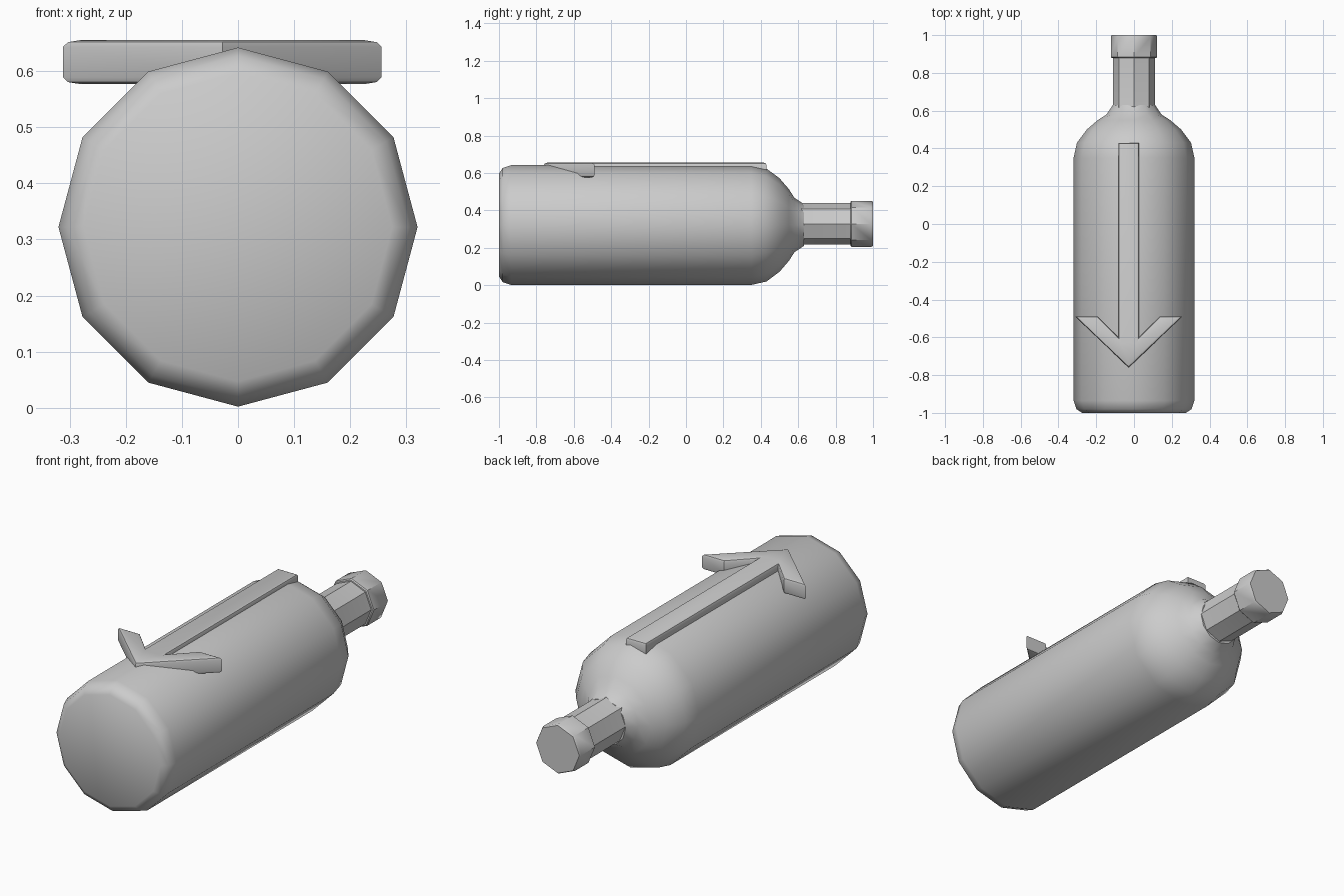
import bpy, bmesh, math

if "Cube" in bpy.data.objects:
    bpy.data.objects.remove(bpy.data.objects["Cube"])

AXIS_Z = 0.322


def smooth(obj, angle):
    bpy.ops.object.select_all(action='DESELECT')
    obj.select_set(True)
    bpy.context.view_layer.objects.active = obj
    bpy.ops.object.shade_smooth_by_angle(angle=math.radians(angle))


def make_object(name, bm):
    bmesh.ops.recalc_face_normals(bm, faces=bm.faces)
    mesh = bpy.data.meshes.new(name)
    bm.to_mesh(mesh)
    bm.free()
    obj = bpy.data.objects.new(name, mesh)
    bpy.context.collection.objects.link(obj)
    return obj


def lathe_y(name, profile, sides, z=AXIS_Z):
    """Turn (y, radius) pairs around a lengthwise axis and cap both ends."""
    bm = bmesh.new()
    rings = []
    for y, r in profile:
        angles = [2 * math.pi * i / sides for i in range(sides)]
        rings.append([bm.verts.new((r * math.sin(a), y, z + r * math.cos(a))) for a in angles])
    for a, b in zip(rings, rings[1:]):
        for i in range(sides):
            j = (i + 1) % sides
            bm.faces.new((a[i], a[j], b[j], b[i]))
    bm.faces.new(rings[0])
    bm.faces.new(rings[-1])
    obj = make_object(name, bm)
    smooth(obj, 42)
    return obj


# Twelve-sided body with a softened base and round shoulder
lathe_y("bottle_body", [(-1.0, 0.275), (-0.98, 0.305), (-0.935, 0.32), (0.35, 0.32),
                        (0.43, 0.302), (0.50, 0.25), (0.55, 0.192), (0.58, 0.145),
                        (0.63, 0.112)], 12)

# Eight-sided neck and cap
lathe_y("bottle_neck", [(0.59, 0.118), (0.63, 0.111), (0.89, 0.111)], 8, 0.328)
lathe_y("bottle_cap", [(0.88, 0.118), (0.885, 0.123), (0.99, 0.123), (1.0, 0.118)], 8, 0.328)

# Raised arrow: half outline mirrored about its own centre line
CX, BOTTOM, TOP = -0.028, 0.577, 0.655
half = [(0.055, 0.43), (0.055, -0.60), (0.163, -0.49), (0.284, -0.49)]
outline = [(CX + x, y) for x, y in half] + [(CX, -0.76)]
outline += [(CX - x, y) for x, y in reversed(half)]
bm = bmesh.new()
face = bm.faces.new([bm.verts.new((x, y, BOTTOM)) for x, y in outline])
extruded = bmesh.ops.extrude_face_region(bm, geom=[face])
for v in extruded["geom"]:
    if isinstance(v, bmesh.types.BMVert):
        v.co.z = TOP
rims = [e for e in bm.edges if abs(e.verts[0].co.z - e.verts[1].co.z) < 1e-5]
bmesh.ops.bevel(bm, geom=rims, offset=0.012, segments=2, profile=0.5, affect='EDGES')
arrow = make_object("raised_arrow", bm)
smooth(arrow, 30)
